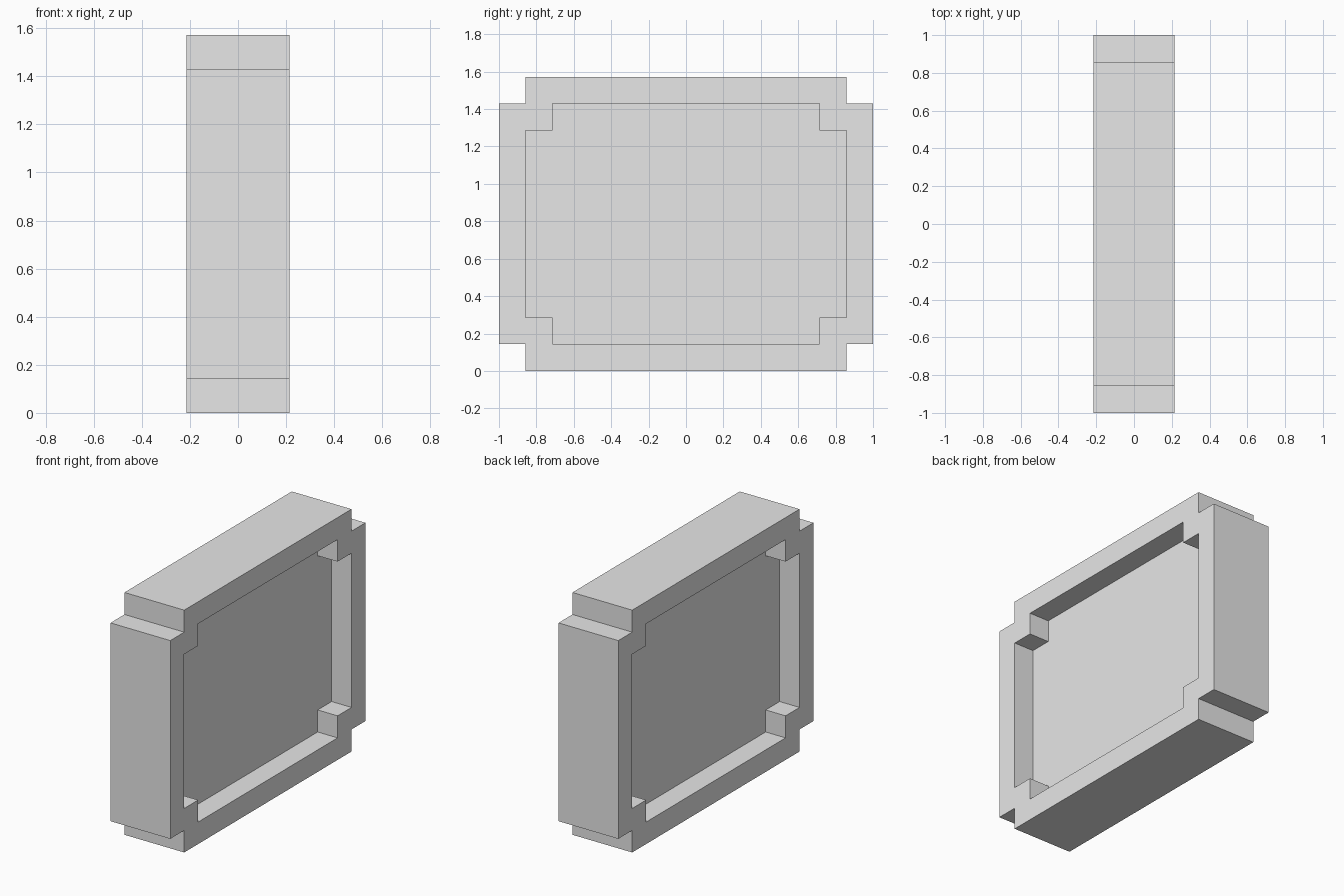
import bpy
import bmesh

if "Cube" in bpy.data.objects:
    bpy.data.objects.remove(bpy.data.objects["Cube"], do_unlink=True)

U = 1 / 7  # frame thickness, recess depth and corner step

# Material
grey = bpy.data.materials.new("plain grey")
grey.use_nodes = True
colour = (0.8, 0.8, 0.8, 1)
grey.diffuse_color = colour
grey.node_tree.nodes["Principled BSDF"].inputs["Base Color"].default_value = colour


def stepped_outline(half_w, half_h):
    """Rectangle outline with a square step cut from each corner."""
    corner = [(half_w, half_h - U), (half_w - U, half_h - U), (half_w - U, half_h)]
    points = []
    for sy, sz in ((1, 1), (-1, 1), (-1, -1), (1, -1)):
        part = [(sy * y, sz * z) for y, z in corner]
        points += part if sy * sz > 0 else part[::-1]
    return points


outer = stepped_outline(7 * U, 5.5 * U)
inner = stepped_outline(6 * U, 4.5 * U)

# Panel with a raised rim on both sides: loops run from one recess to the other
bm = bmesh.new()
section = [(inner, -0.5), (inner, -1.5), (outer, -1.5),
           (outer, 1.5), (inner, 1.5), (inner, 0.5)]
loops = [[bm.verts.new((x * U, y, z + 5.5 * U)) for y, z in outline]
         for outline, x in section]
for a, b in zip(loops, loops[1:]):
    for i in range(len(a)):
        j = (i + 1) % len(a)
        bm.faces.new((a[i], a[j], b[j], b[i]))
bm.faces.new(loops[0][::-1])
bm.faces.new(loops[-1])
bmesh.ops.recalc_face_normals(bm, faces=bm.faces)

mesh = bpy.data.meshes.new("rimmed_panel")
bm.to_mesh(mesh)
bm.free()
mesh.materials.append(grey)
panel = bpy.data.objects.new("rimmed_panel", mesh)
bpy.context.collection.objects.link(panel)
